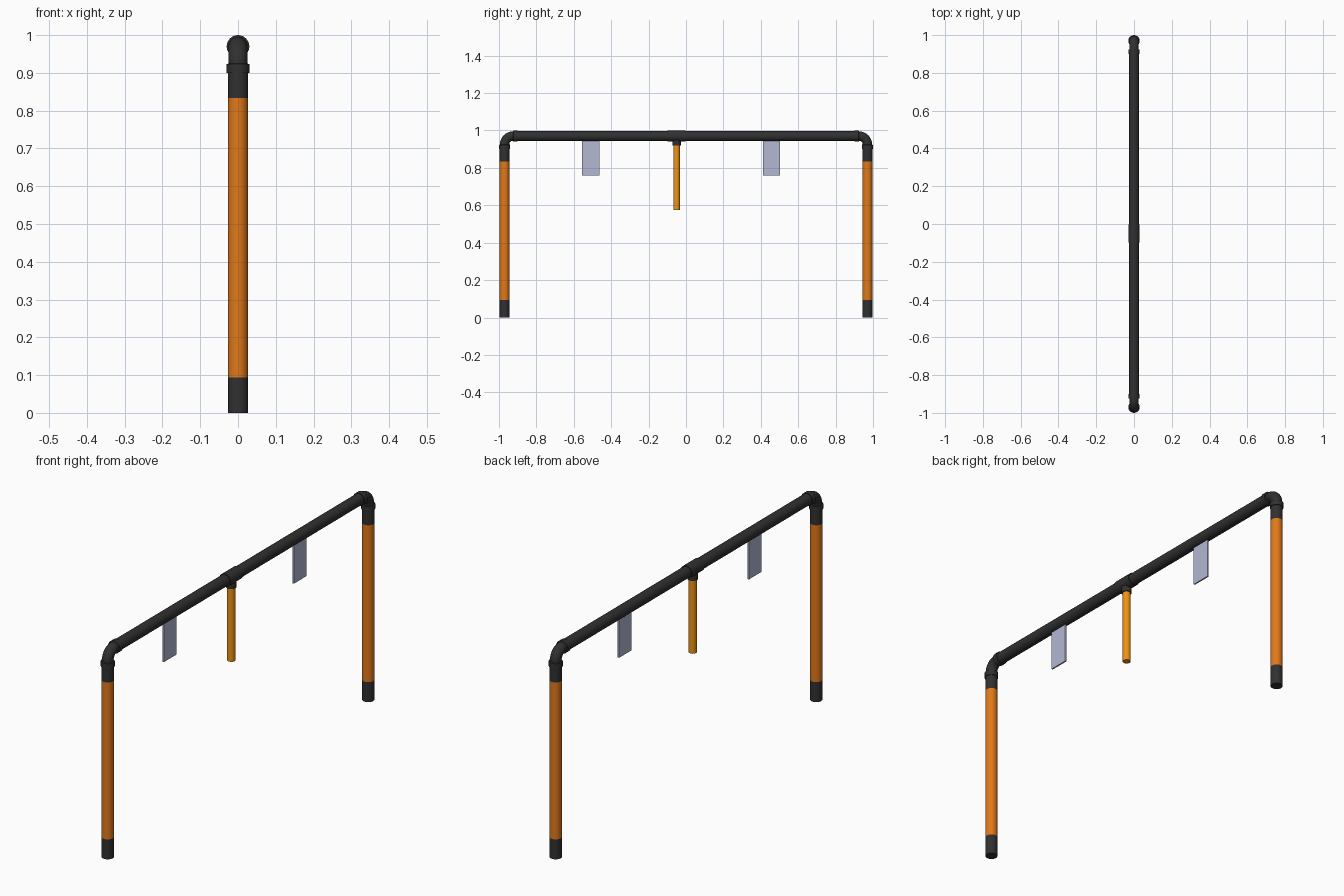
import bpy, bmesh, math
from mathutils import Vector

if "Cube" in bpy.data.objects:
    bpy.data.objects.remove(bpy.data.objects["Cube"])


def material(name, color):
    m = bpy.data.materials.new(name)
    m.diffuse_color = color
    m.use_nodes = True
    m.node_tree.nodes["Principled BSDF"].inputs["Base Color"].default_value = m.diffuse_color
    return m


DARK = material("dark_plastic", (0.03, 0.03, 0.03, 1))
ORANGE = material("orange_paint", (0.75, 0.19, 0.01, 1))
AMBER = material("amber_paint", (0.87, 0.29, 0.005, 1))
PALE = material("pale_plate", (0.45, 0.48, 0.66, 1))

SIDES = 32
PIPE, COLLAR, BEND = 0.0265, 0.03, 0.025   # radii
EDGE, TOP = 0.97, 0.97                     # leg y and beam z
TEE_Y = -0.05


def finish(bm, name, mat, mirror=False):
    bmesh.ops.recalc_face_normals(bm, faces=bm.faces)
    me = bpy.data.meshes.new(name)
    bm.to_mesh(me)
    bm.free()
    ob = bpy.data.objects.new(name, me)
    bpy.context.collection.objects.link(ob)
    me.materials.append(mat)
    bpy.ops.object.select_all(action='DESELECT')
    ob.select_set(True)
    bpy.context.view_layer.objects.active = ob
    bpy.ops.object.shade_smooth_by_angle(angle=math.radians(35))
    if mirror:
        mod = ob.modifiers.new("mirror", 'MIRROR')
        mod.use_axis = (False, True, False)
    return ob


def sweep(name, rings, mat, mirror=False):
    """Round tube in the yz plane; rings are (y, z, heading, radius), heading 0 = up, 90 = toward -y."""
    bm = bmesh.new()
    loops = []
    for y, z, heading, r in rings:
        h = math.radians(heading)
        side = Vector((0, math.cos(h), math.sin(h)))
        loops.append([bm.verts.new(Vector((0, y, z)) + r * (math.cos(a) * Vector((1, 0, 0)) + math.sin(a) * side))
                      for a in (2 * math.pi * i / SIDES for i in range(SIDES))])
    for a, b in zip(loops, loops[1:]):
        for i in range(SIDES):
            j = (i + 1) % SIDES
            bm.faces.new((a[i], a[j], b[j], b[i]))
    bm.faces.new(loops[0])
    bm.faces.new(loops[-1])
    return finish(bm, name, mat, mirror)


def upright(name, y, z0, z1, r, mat, mirror=False):
    return sweep(name, [(y, z0, 0, r), (y, z1, 0, r)], mat, mirror)


def level(name, y0, y1, r, mat):
    return sweep(name, [(y1, TOP, 90, r), (y0, TOP, 90, r)], mat)


# Legs: dark foot, orange shaft, dark upper sleeve
upright("leg_foot", EDGE, 0, 0.094, PIPE, DARK, True)
upright("leg_shaft", EDGE, 0.094, 0.833, PIPE, ORANGE, True)
upright("leg_sleeve", EDGE, 0.833, 0.902, PIPE, DARK, True)

# Corner elbows with a collar at each end
c, r = 0.925, 0.045
arc = [(c + r * math.cos(t), c + r * math.sin(t), math.degrees(t), BEND)
       for t in (math.radians(7.5 * i) for i in range(13))]
sweep("corner_elbow",
      [(EDGE, 0.9, 0, COLLAR), (EDGE, 0.923, 0, COLLAR)] + arc +
      [(0.923, TOP, 90, COLLAR), (0.9, TOP, 90, COLLAR)], DARK, True)

# Top beam and tee fitting
level("top_beam", -0.91, 0.91, PIPE, DARK)
level("tee_sleeve", TEE_Y - 0.048, TEE_Y + 0.048, COLLAR, DARK)
upright("tee_neck", TEE_Y, 0.92, TOP, 0.022, DARK)

# Hanging centre rod
upright("hanging_rod", TEE_Y, 0.575, 0.93, 0.0175, AMBER)

# Hanging plates
for name, y in (("left_plate", -0.51), ("right_plate", 0.457)):
    bm = bmesh.new()
    bmesh.ops.create_cube(bm, size=1)
    bmesh.ops.scale(bm, verts=bm.verts, vec=(0.007, 0.093, 0.19))
    bmesh.ops.translate(bm, verts=bm.verts, vec=(0, y, 0.855))
    finish(bm, name, PALE)
